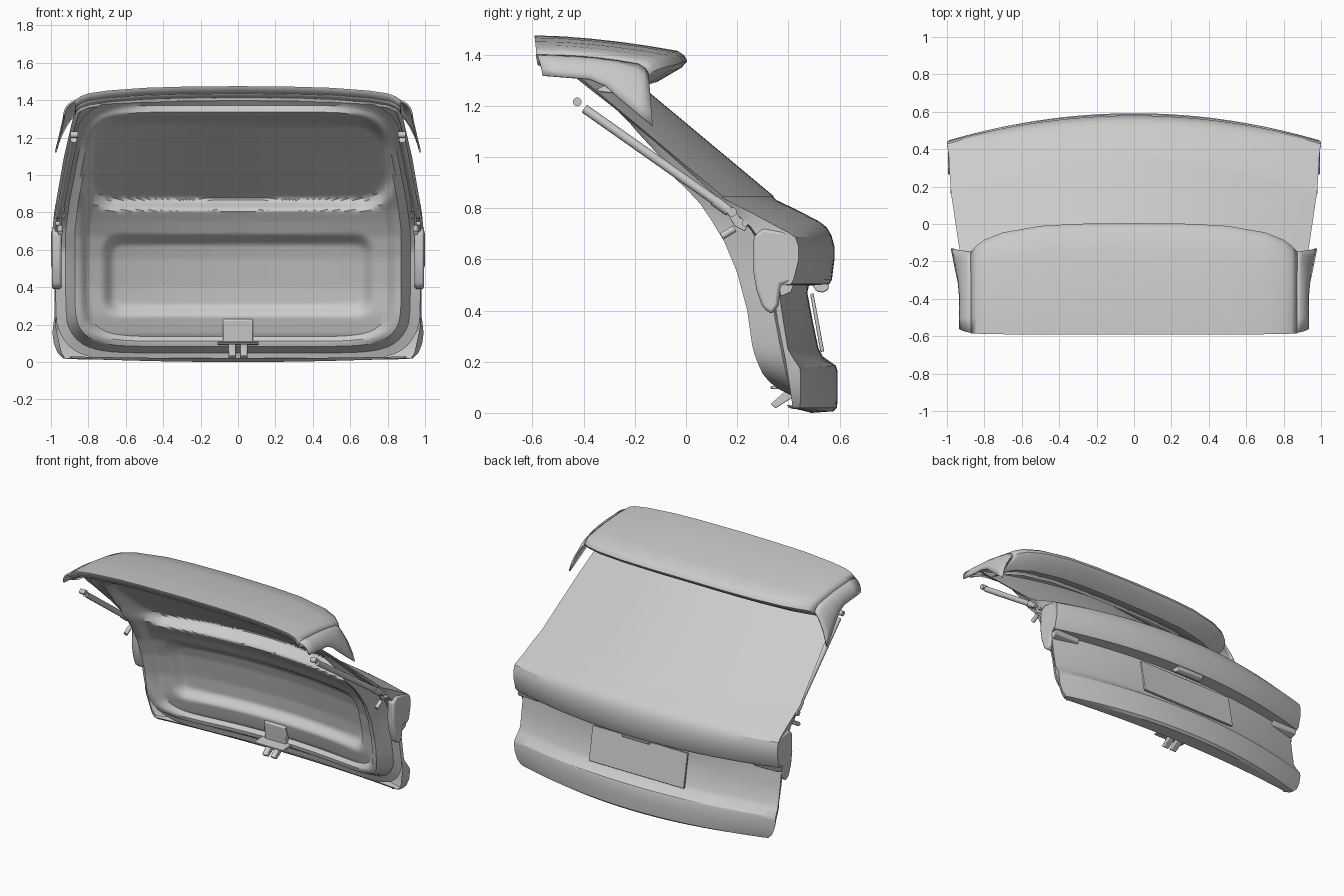
import bpy, bmesh, math
from mathutils import Vector

if "Cube" in bpy.data.objects:
    bpy.data.objects.remove(bpy.data.objects["Cube"])


def tab(z, pts):
    # piecewise-linear lookup
    if z <= pts[0][0]:
        return pts[0][1]
    for (a, u), (b, v) in zip(pts, pts[1:]):
        if z <= b:
            return u + (v - u) * (z - a) / (b - a)
    return pts[-1][1]


def sstep(a, b, v):
    t = min(1, max(0, (v - a) / (b - a)))
    return t * t * (3 - 2 * t)


def finish(name, bm, angle=32, bevel=0, thick=0):
    bmesh.ops.recalc_face_normals(bm, faces=bm.faces)
    me = bpy.data.meshes.new(name)
    bm.to_mesh(me)
    bm.free()
    ob = bpy.data.objects.new(name, me)
    bpy.context.collection.objects.link(ob)
    bpy.ops.object.select_all(action='DESELECT')
    ob.select_set(True)
    bpy.context.view_layer.objects.active = ob
    bpy.ops.object.shade_smooth_by_angle(angle=math.radians(angle))
    if thick:
        m = ob.modifiers.new("thickness", 'SOLIDIFY')
        m.thickness, m.offset = thick, 0
    if bevel:
        m = ob.modifiers.new("bevel", 'BEVEL')
        m.width, m.segments = bevel, 2
    return ob


def grid(name, rows, closed=False, **kw):
    bm = bmesh.new()
    vs = [[bm.verts.new(p) for p in r] for r in rows]
    for a, b in zip(vs, vs[1:]):
        n = len(a)
        for i in range(n if closed else n - 1):
            j = (i + 1) % n
            bm.faces.new((a[i], a[j], b[j], b[i]))
    if closed:
        bm.faces.new(vs[-1])
    return finish(name, bm, **kw)


def prism(name, poly, x0, x1, **kw):
    # side-view (y, z) outline extruded along x
    bm = bmesh.new()
    a = [bm.verts.new((x0, y, z)) for y, z in poly]
    b = [bm.verts.new((x1, y, z)) for y, z in poly]
    bm.faces.new(a)
    bm.faces.new(b)
    for i in range(len(a)):
        j = (i + 1) % len(a)
        bm.faces.new((a[i], a[j], b[j], b[i]))
    return finish(name, bm, **kw)


def rod(name, p, q, r):
    p, q = Vector(p), Vector(q)
    bm = bmesh.new()
    bmesh.ops.create_cone(bm, cap_ends=True, segments=20, radius1=r, radius2=r, depth=(q - p).length)
    rot = (q - p).to_track_quat('Z', 'Y').to_matrix()
    for v in bm.verts:
        v.co = rot @ v.co + (p + q) / 2
    return finish(name, bm)


# Shape laws: seam edge, raised rim, glass, widths
EDGE = [(0, .42), (.2, .39), (.4, .35), (.6, .33), (.72, .26), (.845, .12), (1.12, -.19), (1.3, -.42), (1.41, -.55)]
RIM = [(0, .35), (.1, .32), (.15, .29), (.25, .26), (.4, .24), (.55, .2), (.67, .15), (.75, .1), (.82, .05),
       (.87, 0), (1.1, -.25), (1.29, -.44), (1.4, -.56)]
HW_IN = [(0, .93), (.2, .975), (.7, .975), (.85, .955), (1.12, .90), (1.3, .86), (1.41, .8)]
HW_GLASS = [(.845, .975), (1.1, .93), (1.36, .87)]


def edge_y(x, z):
    bow = tab(z, [(0, .07), (.4, .12), (.85, .18), (1.4, .2)])
    return tab(z, EDGE) + bow * (1 - (x / tab(z, HW_IN)) ** 2)


def rim_y(x, z):
    return tab(z, RIM) + tab(z, [(.2, .1), (1.3, .15)]) * (1 - (x / .87) ** 2)


def glass_y(x, z):
    return .345 - 1.2 * (z - .845) - .2 * (x / tab(z, HW_GLASS)) ** 2


def box_sd(x, z, cz, hx, hz, r):
    dx, dz = abs(x) - hx + r, abs(z - cz) - hz + r
    return math.hypot(max(dx, 0), max(dz, 0)) + min(max(dx, dz), 0) - r


def inner_y(t, x, z):
    e, r = edge_y(x, z), rim_y(x, z)
    if t > .82:
        k = tab(t, [(.82, -.04), (.855, -.005), (.87, 0), (.895, 0)])
        if t <= .895:
            y = r - k
        else:
            y = r + (e - r) * tab(t, [(.895, 0), (.91, .25), (.945, .85), (1, 1)])
    else:
        y = r + .04
    # pressed panel recess
    y += .05 * sstep(0, -.07, box_sd(x, z, .465, .73, .225, .1))
    # window reveal falling back to the glass
    w = sstep(.075, 0, box_sd(x, z, 1.07, .785 - .08 * max(0, z - .9), .19, .12))
    return y + (glass_y(x, z) - .012 - y) * w


# Inner panel: concentric rounded rings over the whole gate
rings, N, P = [], 192, 9
levels = [1, .97, .945, .925, .91, .895, .883, .87, .855, .838, .82] + [.82 * (1 - i / 48) for i in range(1, 48)]
for t in levels:
    ring = []
    for i in range(N):
        a = 2 * math.pi * i / N
        c, s = math.cos(a), math.sin(a)
        f = t / (abs(c) ** P + abs(s) ** P) ** (1 / P)
        z = .71 + .70 * f * s
        x = f * c * tab(z, HW_IN)
        ring.append((x, inner_y(t, x, z), z))
    rings.append(ring)
grid("inner_panel", rings, closed=True, angle=40)

# Rear window, wrapped at both sides to the seam
US = [-1 + i / 20 for i in range(41)]


def wrap_row(hw, yc, zc, bow, drop=0):
    row = [(u * hw, yc - bow * u * u, zc - drop * u * u) for u in US]
    z = zc - drop
    yin = min(yc - bow - .01, tab(z, EDGE))
    xin = min(hw - .01, tab(z, HW_IN) + .002)
    return [(-xin, yin, z)] + row + [(xin, yin, z)]


rows = []
for i in range(13):
    z = 1.36 - i * .515 / 12
    rows.append(wrap_row(tab(z, HW_GLASS), .345 - 1.2 * (z - .845), z, .2))
grid("rear_window", rows, angle=35)

# Outer body: centre profile (half width, y, z, bow, edge drop)
BODY = [(.975, .34, .845, .2, 0), (.978, .352, .832, .195, 0), (.985, .44, .79, .18, .01), (.99, .52, .748, .165, .02),
        (.995, .55, .725, .15, .02), (1, .568, .695, .14, .01), (1, .58, .65, .14, 0), (1, .58, .6, .14, 0),
        (1, .57, .52, .15, 0), (.995, .56, .503, .15, 0), (.985, .48, .497, .12, 0), (.98, .474, .47, .11, 0),
        (.98, .495, .36, .115, 0), (.98, .518, .25, .12, 0), (.985, .535, .22, .12, 0), (.99, .585, .185, .14, .01),
        (.992, .592, .165, .145, .01), (.985, .592, .1, .145, 0), (.965, .592, .05, .145, 0), (.935, .59, .02, .145, 0),
        (.91, .575, .006, .14, -.01), (.9, .49, .0, .08, -.02), (.9, .465, .02, .06, -.01)]
grid("outer_body", [wrap_row(*r) for r in BODY], angle=28)

# Roof spoiler: columns (x, front z, rear y, rear z)
SPOIL = [(0, 1.472, 0, 1.375), (.3, 1.469, -.004, 1.373), (.5, 1.463, -.015, 1.37), (.7, 1.448, -.05, 1.36),
         (.8, 1.433, -.09, 1.35), (.84, 1.418, -.12, 1.34), (.87, 1.395, -.15, 1.325)]


def top_line(x, zf, yr, zr):
    yf = -.588 + .006 * (x / .87) ** 4
    pts = []
    for i in range(6):
        k = i / 5
        pts.append((x, yf + (yr - .035 - yf) * k, zf + (zr + .035 - zf) * k + .04 * k * (1 - k)))
    return pts + [(x, yr - .01, zr + .018), (x, yr, zr)]


cols = []
for c in [(-x, a, b, d) for x, a, b, d in SPOIL[:0:-1]] + SPOIL:
    x, zf, yr, zr = c
    cols.append([(x, -.575, zf - .035)] + top_line(*c)
                + [(x, yr - .02, zr - .022), (x, yr - .11, zr - .075), (x, yr - .2, zr - .065)])
grid("roof_spoiler", cols, thick=.01)

# Spoiler closing lip below the front edge
grid("spoiler_inner_shelf", [[(x, -.575, zf - .035) for x, zf, yr, zr in
                              [(-a, b, c, d) for a, b, c, d in SPOIL[:0:-1]] + SPOIL],
                             [(x, -.36 - .16 * x * x, zf - .07) for x, zf, yr, zr in
                              [(-a, b, c, d) for a, b, c, d in SPOIL[:0:-1]] + SPOIL]], thick=.008)

BOTTOM = [(-.59, (.93, 1.32)), (-.34, (.932, 1.30)), (-.24, (.953, 1.21)), (-.13, (.975, 1.12))]
for s, side in ((1, "right"), (-1, "left")):
    # spoiler side wing
    top = top_line(*SPOIL[-1])
    wing = []
    for i, p in enumerate(top):
        k = i / (len(top) - 1)
        y = -.56 + .43 * k
        xb = tab(y, [(a, b[0]) for a, b in BOTTOM])
        zb = tab(y, [(a, b[1]) for a, b in BOTTOM])
        col = []
        for j in range(6):
            m = j / 5
            b = 4 * m * (1 - m) * .012
            col.append((s * (p[0] + (xb - p[0]) * m + b), p[1] + (y - p[1]) * m, p[2] + (zb - p[2]) * m + b))
        wing.append(col)
    grid("spoiler_wing_" + side, wing, thick=.01)

    # lamp housing on the gate side
    prism("lamp_housing_" + side, [(.265, .69), (.30, .72), (.37, .71), (.42, .70), (.43, .56), (.41, .51), (.37, .5),
                                   (.36, .42), (.335, .385), (.30, .41), (.275, .48), (.262, .56)],
          s * .945, s * .995, bevel=.012)
    # small lamp tail tucked under the shoulder
    prism("lamp_tail_" + side, [(.36, .5), (.42, .5), (.41, .47), (.37, .455)], s * .8, s * .985, bevel=.004)

    # gas strut with ball joints
    a, b = Vector((s * .875, -.42, 1.205)), Vector((s * .955, .17, .79))
    rod("strut_tube_" + side, a.lerp(b, .04), a.lerp(b, .93), .018)
    rod("strut_collar_" + side, a.lerp(b, .9), b, .023)
    rod("strut_ball_top_" + side, a + Vector((-s * .02, -.005, .01)), a + Vector((s * .02, -.005, .01)), .017)
    rod("strut_ball_low_" + side, b + Vector((-s * .03, .01, -.005)), b + Vector((s * .025, .01, -.005)), .018)
    prism("strut_bracket_" + side, [(.15, .8), (.19, .82), (.25, .75), (.23, .71), (.19, .73)],
          s * .945, s * .955, bevel=.003)
    rod("bump_stop_" + side, (s * .95, .19, .72), (s * .95, .14, .69), .014)
    rod("bracket_bolt_" + side, (s * .945, .23, .74), (s * .975, .23, .74), .012)

# Plate mount and handle on the rear face
prism("plate_panel", [(.485, .465), (.498, .468), (.54, .24), (.525, .238)], -.36, .36, bevel=.003)
prism("release_handle", [(.49, .502), (.56, .502), (.555, .48), (.535, .47), (.51, .475)], -.1, .1, bevel=.004)

# Latch on the inside
prism("latch_plate", [(.405, .1), (.395, .225), (.41, .232), (.46, .23), (.46, .1)], -.08, .08, bevel=.006)
prism("latch_base", [(.33, .094), (.33, .104), (.44, .112), (.44, .092)], -.11, .11, bevel=.003)
for s in (1, -1):
    prism("latch_hook", [(.33, .035), (.35, .018), (.44, .075), (.42, .1), (.40, .095)], s * .012, s * .05, bevel=.004)
